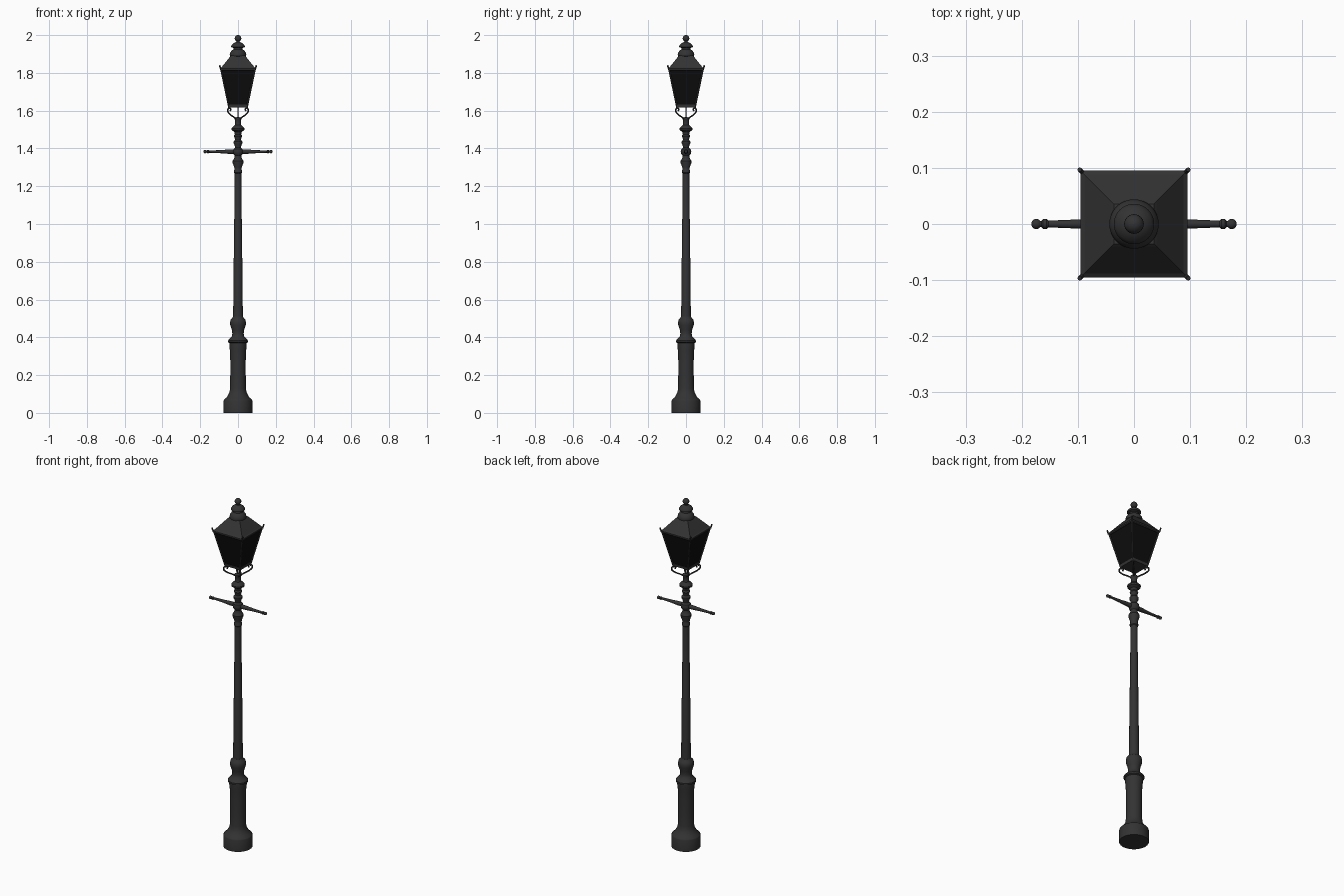
import bpy, bmesh, math
from mathutils import Vector

cube = bpy.data.objects.get("Cube")
if cube:
    bpy.data.objects.remove(cube, do_unlink=True)


def make_material(name, rgb, rough):
    m = bpy.data.materials.new(name)
    m.use_nodes = True
    col = (*rgb, 1)
    m.diffuse_color = col
    bsdf = m.node_tree.nodes["Principled BSDF"]
    bsdf.inputs["Base Color"].default_value = col
    bsdf.inputs["Roughness"].default_value = rough
    return m


IRON = make_material("dark iron", (0.033, 0.033, 0.033), 0.6)
GLASS = make_material("black glass", (0.004, 0.004, 0.004), 0.5)


def finish(bm, name, mat, smooth=35):
    bmesh.ops.recalc_face_normals(bm, faces=bm.faces)
    me = bpy.data.meshes.new(name)
    bm.to_mesh(me)
    bm.free()
    ob = bpy.data.objects.new(name, me)
    bpy.context.collection.objects.link(ob)
    me.materials.append(mat)
    if smooth:
        bpy.ops.object.select_all(action='DESELECT')
        ob.select_set(True)
        bpy.context.view_layer.objects.active = ob
        bpy.ops.object.shade_smooth_by_angle(angle=math.radians(smooth))
    return ob


def rings(name, loops, mat, smooth=35):
    """Skin a stack of closed loops and cap both ends."""
    bm = bmesh.new()
    vs = [[bm.verts.new(p) for p in loop] for loop in loops]
    n = len(vs[0])
    for a, b in zip(vs, vs[1:]):
        for i in range(n):
            j = (i + 1) % n
            bm.faces.new((a[i], a[j], b[j], b[i]))
    bm.faces.new(vs[0])
    bm.faces.new(vs[-1])
    return finish(bm, name, mat, smooth)


def lathe(name, profile, mat=IRON, n=32):
    """Turn (radius, height) points around z."""
    step = math.tau / n
    return rings(name, [[(r * math.cos(i * step), r * math.sin(i * step), z)
                         for i in range(n)] for r, z in profile], mat)


def square_stack(name, profile, mat):
    """Stack of squares given as (half width, height)."""
    return rings(name, [[(h * x, h * y, z) for x, y in
                         ((-1, -1), (1, -1), (1, 1), (-1, 1))]
                        for h, z in profile], mat, 0)


def ball(r, z, steps=10):
    """Profile of a ball for the lathe."""
    return [(max(r * math.sin(math.pi * i / steps), 0.0005),
             z - r * math.cos(math.pi * i / steps)) for i in range(steps + 1)]


def tube(name, points, radius, kind='POLY'):
    """Round bar along a path, turned into a mesh."""
    cu = bpy.data.curves.new(name, 'CURVE')
    cu.dimensions = '3D'
    cu.bevel_depth = radius
    cu.bevel_resolution = 2
    cu.use_fill_caps = True
    cu.resolution_u = 5
    sp = cu.splines.new(kind)
    if kind == 'BEZIER':
        sp.bezier_points.add(len(points) - 1)
        for b, p in zip(sp.bezier_points, points):
            b.co = p
            b.handle_left_type = b.handle_right_type = 'AUTO'
    else:
        sp.points.add(len(points) - 1)
        for b, p in zip(sp.points, points):
            b.co = (*p, 1)
    cu.materials.append(IRON)
    ob = bpy.data.objects.new(name, cu)
    bpy.context.collection.objects.link(ob)
    bpy.ops.object.select_all(action='DESELECT')
    ob.select_set(True)
    bpy.context.view_layer.objects.active = ob
    bpy.ops.object.convert(target='MESH')
    bpy.ops.object.shade_smooth_by_angle(angle=math.radians(40))


# Pedestal: foot drum, waisted body, collar and bulb
lathe("pedestal", [(0.076, 0), (0.076, 0.065), (0.073, 0.072), (0.06, 0.082),
                   (0.05, 0.1), (0.045, 0.11), (0.042, 0.13), (0.041, 0.2),
                   (0.041, 0.28), (0.043, 0.33), (0.046, 0.355), (0.046, 0.37),
                   (0.053, 0.374), (0.053, 0.383), (0.045, 0.392),
                   (0.033, 0.405), (0.03, 0.42), (0.033, 0.44), (0.041, 0.465),
                   (0.042, 0.48), (0.038, 0.495), (0.029, 0.503), (0.027, 0.51)])

# Shaft in three slightly stepped lengths
lathe("shaft", [(0.027, 0.5), (0.025, 0.57), (0.0235, 0.815), (0.0225, 0.82),
                (0.021, 1.0), (0.02, 1.005), (0.018, 1.28)], n=24)

# Turned neck above the shaft
lathe("neck", [(0.018, 1.268), (0.022, 1.272), (0.022, 1.282), (0.019, 1.288),
               (0.02, 1.3), (0.028, 1.322), (0.029, 1.333), (0.023, 1.343),
               (0.018, 1.352), (0.018, 1.362), (0.025, 1.37), (0.028, 1.383),
               (0.025, 1.396), (0.016, 1.404), (0.018, 1.418), (0.024, 1.428),
               (0.024, 1.436), (0.016, 1.445), (0.018, 1.458), (0.022, 1.466),
               (0.017, 1.475), (0.02, 1.488), (0.034, 1.497), (0.035, 1.506),
               (0.026, 1.516), (0.017, 1.524), (0.015, 1.535), (0.017, 1.552),
               (0.019, 1.556), (0.019, 1.563), (0.005, 1.566)])

# Ladder rest: two tapered arms with a ring and a ball tip
for side, label in ((1, "left"), (-1, "right")):
    arm = lathe("ladder_arm_" + label,
                [(0.012, 0), (0.0115, 0.05), (0.0085, 0.09), (0.006, 0.152),
                 (0.009, 0.156), (0.009, 0.162), (0.005, 0.165)]
                + ball(0.009, 0.174)[2:], n=16)
    arm.location.z = 1.383
    arm.rotation_euler.y = side * math.pi / 2

# Lantern body and floor rim
LOW, HIGH, Z0, Z1 = 0.048, 0.089, 1.625, 1.82
square_stack("lantern_glass", [(LOW, Z0), (HIGH, Z1)], GLASS)
square_stack("lantern_floor", [(0.051, 1.618), (0.053, 1.632)], IRON)
square_stack("lantern_roof", [(0.09, 1.812), (0.095, 1.816), (0.095, 1.824),
                              (0.088, 1.829), (0.04, 1.888), (0.036, 1.892)], IRON)

# Corner bars, spikes and scrolled brackets
for sx in (-1, 1):
    for sy in (-1, 1):
        def corner(h, z):
            return Vector((sx * h, sy * h, z))
        tube("corner_bar", [corner(LOW + 0.001, Z0), corner(HIGH + 0.001, Z1)], 0.0045)
        tube("corner_spike", [corner(0.089, 1.815), corner(0.094, 1.826),
                              corner(0.097, 1.84)], 0.004)
        tube("bracket", [corner(0.008, 1.555), corner(0.022, 1.566),
                         corner(0.044, 1.582), corner(0.054, 1.6),
                         corner(0.048, 1.613), corner(0.039, 1.608),
                         corner(0.041, 1.598)], 0.0042, 'BEZIER')
        tube("bracket_stud", [corner(0.047, 1.608), corner(0.047, 1.622)], 0.005)

# Gas pipe between post and lantern
tube("gas_pipe", [(0, 0, 1.56), (0, 0, 1.63)], 0.0035)

# Vent cowl and finial
lathe("vent_cowl", [(0.036, 1.885), (0.043, 1.889), (0.044, 1.896),
                    (0.041, 1.908), (0.034, 1.918), (0.025, 1.924),
                    (0.024, 1.932), (0.036, 1.936), (0.036, 1.942),
                    (0.031, 1.951), (0.02, 1.959), (0.01, 1.963), (0.008, 1.97)])
lathe("finial_ball", ball(0.0175, 1.9825), n=24)
